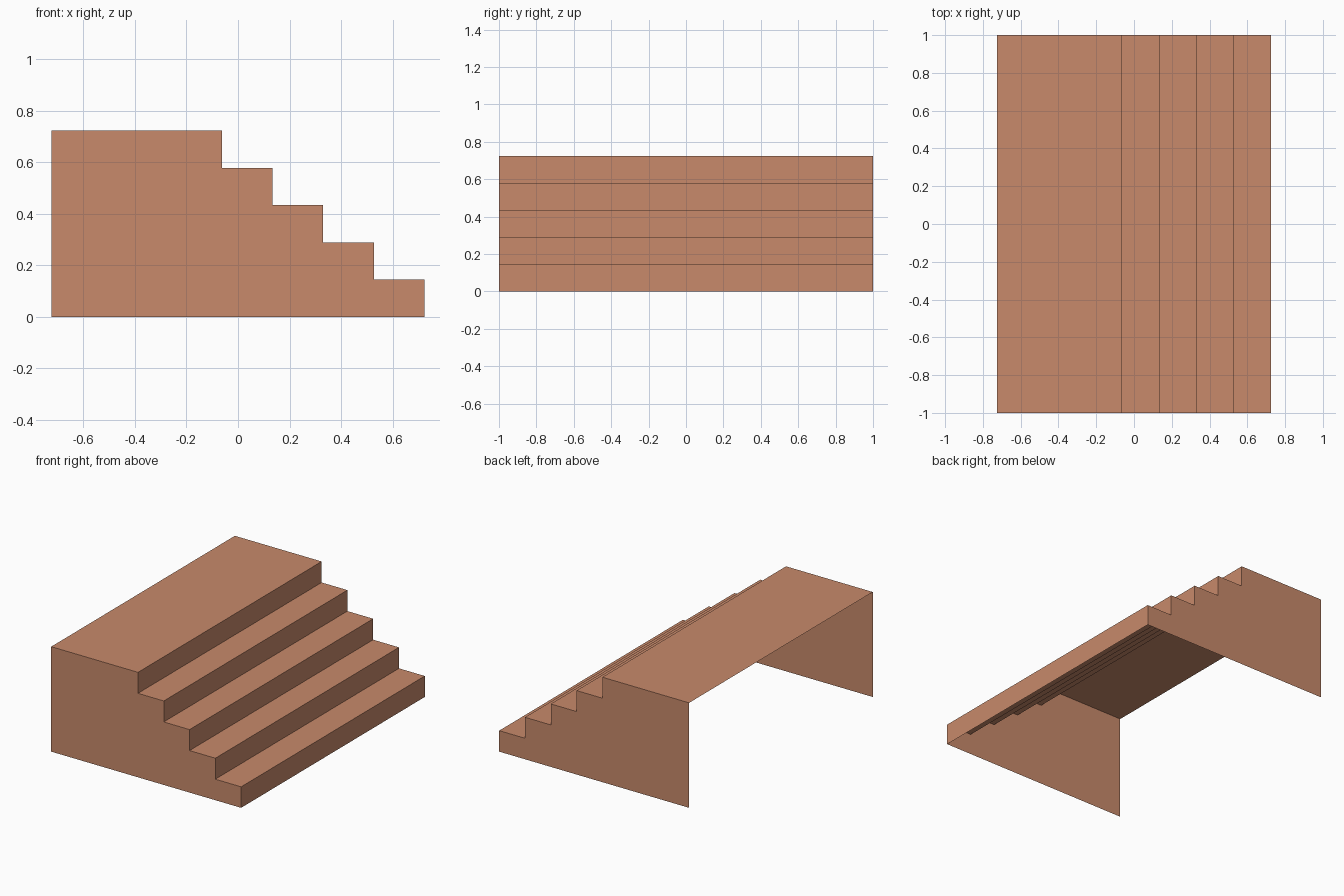
import bpy

if "Cube" in bpy.data.objects:
    bpy.data.objects.remove(bpy.data.objects["Cube"])

HALF_X, HALF_Y = 0.724, 1.0
STEPS, RISE, TREAD = 5, 0.1447, 0.1966

clay = bpy.data.materials.new("terracotta")
clay.diffuse_color = (0.578, 0.254, 0.147, 1)
clay.use_nodes = True
clay.node_tree.nodes["Principled BSDF"].inputs["Base Color"].default_value = clay.diffuse_color


def add_part(name, verts, faces):
    mesh = bpy.data.meshes.new(name)
    mesh.from_pydata(verts, [], faces)
    mesh.materials.append(clay)
    obj = bpy.data.objects.new(name, mesh)
    bpy.context.collection.objects.link(obj)


# Stair outline from the bottom front edge up to the back of the landing
outline = [(HALF_X, 0.0)]
for i in range(STEPS):
    x, z = HALF_X - i * TREAD, (i + 1) * RISE
    outline.append((x, z))
    outline.append((x - TREAD if i < STEPS - 1 else -HALF_X, z))

# Treads, risers and landing: thin folded sheet, open at the back and below
n = len(outline)
verts = [(x, y, z) for y in (-HALF_Y, HALF_Y) for x, z in outline]
add_part("steps_and_landing", verts,
         [(i, i + n, i + n + 1, i + 1) for i in range(n - 1)])

# Two stepped side walls
profile = outline + [(-HALF_X, 0.0)]
for name, y in (("front_side_wall", -HALF_Y), ("back_side_wall", HALF_Y)):
    order = list(range(len(profile)))
    if y < 0:
        order.reverse()
    # outline runs anticlockwise in x-z, so it faces -y when kept in order
    add_part(name, [(x, y, z) for x, z in profile], [order[::-1]])
